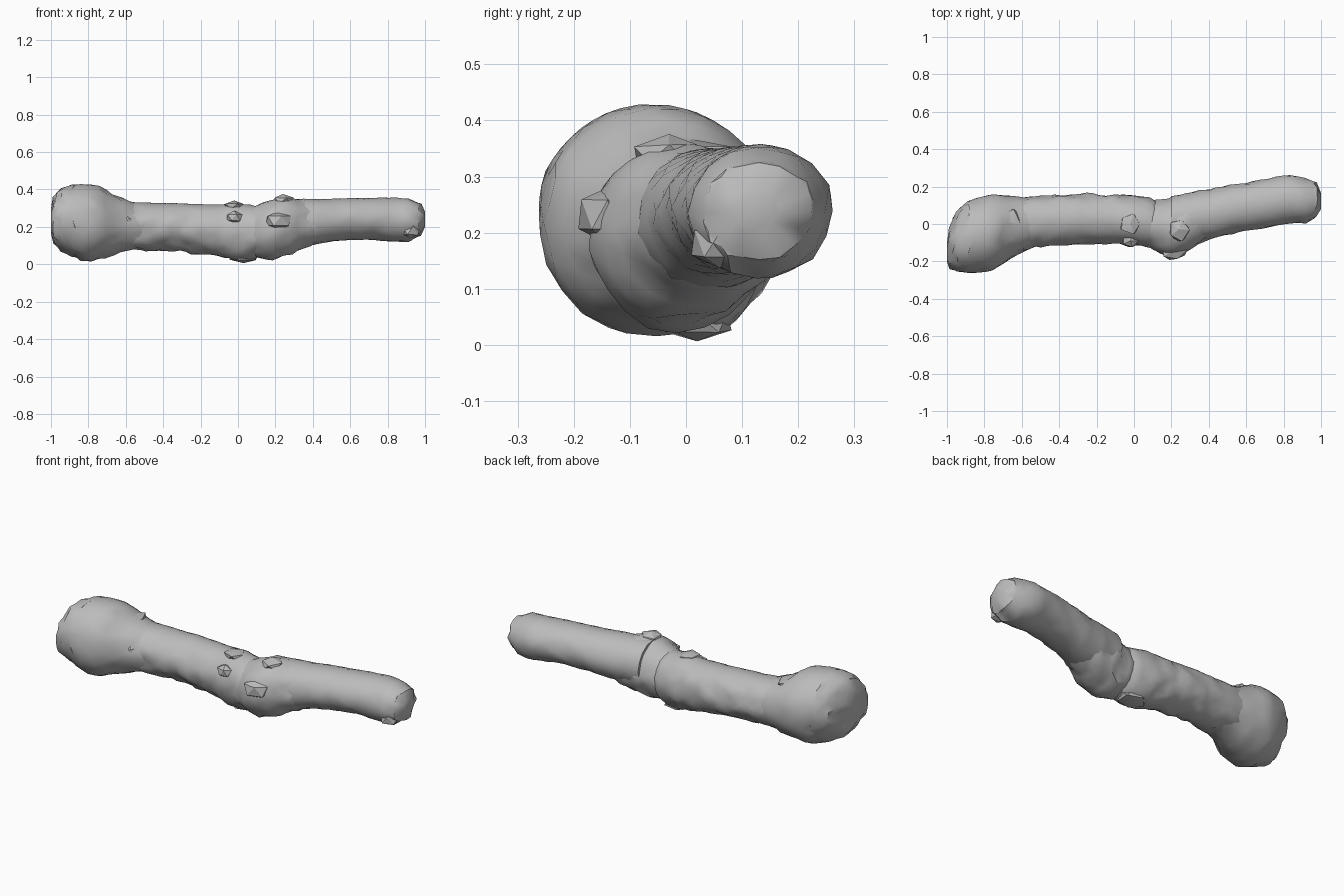
import bpy, bmesh, math, random
from mathutils import Vector, noise

random.seed(4)
if "Cube" in bpy.data.objects:
    bpy.data.objects.remove(bpy.data.objects["Cube"])

grey = bpy.data.materials.new("plain grey")
grey.use_nodes = True
grey.diffuse_color = (0.5, 0.5, 0.5, 1)
grey.node_tree.nodes["Principled BSDF"].inputs["Base Color"].default_value = (0.5, 0.5, 0.5, 1)


def finish(name, bm, angle):
    bmesh.ops.recalc_face_normals(bm, faces=bm.faces)
    mesh = bpy.data.meshes.new(name)
    bm.to_mesh(mesh)
    bm.free()
    mesh.materials.append(grey)
    obj = bpy.data.objects.new(name, mesh)
    bpy.context.collection.objects.link(obj)
    bpy.ops.object.select_all(action='DESELECT')
    obj.select_set(True)
    bpy.context.view_layer.objects.active = obj
    bpy.ops.object.shade_smooth_by_angle(angle=math.radians(angle))
    return obj


def sample(stations, x):
    for a, b in zip(stations, stations[1:]):
        if x <= b[0]:
            t = (x - a[0]) / (b[0] - a[0])
            return [p + (q - p) * t for p, q in zip(a, b)]
    return stations[-1]


def loft(name, stations, step, sides, rough, angle=35):
    """Skin oval rings; each station is x, front, back, bottom, top."""
    start, end = stations[0][0], stations[-1][0]
    count = max(2, round((end - start) / step))
    xs = {round(start + (end - start) * i / count, 3) for i in range(count + 1)}
    # Keep the stations at rounded ends, where the outline turns quickly
    xs |= {s[0] for s in stations if abs(s[0]) > 0.86}
    bm = bmesh.new()
    rings = []
    for x in sorted(xs):
        _, y0, y1, z0, z1 = sample(stations, x)
        inner = start + 0.01 < x < end - 0.01
        ring = []
        for k in range(sides):
            a = math.tau * (k + 0.5 * (len(rings) % 2)) / sides
            c, s = math.cos(a), math.sin(a)
            dx = random.uniform(-0.3, 0.3) * step if inner and rough > 0.004 else 0
            n = noise.noise(Vector((x, c * 0.17, s * 0.17)) * 14)
            # The crown stays smooth while the flanks and underside are rugged
            grow = 1 + rough * n * (0.2 if s > 0.65 else 1) / 0.13
            ring.append(bm.verts.new((
                x + dx,
                (y0 + y1) / 2 + c * grow * (y1 - y0) / 2,
                (z0 + z1) / 2 + s * grow * (z1 - z0) / 2)))
        rings.append(ring)
    # Staggered rings give a triangulated skin
    for i, (a, b) in enumerate(zip(rings, rings[1:])):
        if i % 2:
            a, b = b, a
        for k in range(sides):
            m = (k + 1) % sides
            bm.faces.new((a[k], a[m], b[k]))
            bm.faces.new((a[m], b[m], b[k]))
    bm.faces.new(rings[0])
    bm.faces.new(rings[-1])
    return finish(name, bm, angle)


# Rounded knob with a tapering neck
loft("end_knob", [
    (-1.0, -0.2, -0.1, 0.16, 0.3), (-0.98, -0.24, -0.01, 0.1, 0.37),
    (-0.94, -0.255, 0.07, 0.07, 0.41), (-0.88, -0.262, 0.125, 0.04, 0.428),
    (-0.82, -0.262, 0.15, 0.01, 0.431), (-0.74, -0.25, 0.16, 0.03, 0.42),
    (-0.69, -0.2, 0.155, 0.04, 0.385), (-0.6, -0.15, 0.145, 0.07, 0.345),
    (-0.5, -0.11, 0.13, 0.09, 0.31)], 0.04, 24, 0.005, 40)

# Thick straight shaft, rugged below
loft("thick_shaft", [
    (-0.66, -0.14, 0.14, 0.08, 0.34), (-0.5, -0.12, 0.15, 0.075, 0.33),
    (-0.3, -0.105, 0.16, 0.07, 0.325), (-0.1, -0.105, 0.155, 0.04, 0.318),
    (0, -0.115, 0.15, 0.018, 0.325), (0.09, -0.13, 0.14, 0.025, 0.315),
    (0.13, -0.12, 0.11, 0.05, 0.3)], 0.035, 22, 0.016)

# Swollen joint where the bend starts
loft("bent_joint", [
    (0.04, -0.1, 0.1, 0.05, 0.3), (0.12, -0.145, 0.125, 0.03, 0.32),
    (0.2, -0.18, 0.14, 0.035, 0.35), (0.27, -0.16, 0.15, 0.04, 0.362),
    (0.33, -0.12, 0.16, 0.07, 0.345), (0.42, -0.07, 0.17, 0.11, 0.33)],
    0.035, 20, 0.018)

# Slimmer limb angled towards the back, with a blunt tip
loft("slim_limb", [
    (0.2, -0.11, 0.148, 0.09, 0.35), (0.4, -0.085, 0.187, 0.1, 0.35),
    (0.5, -0.055, 0.205, 0.12, 0.352), (0.7, -0.02, 0.24, 0.135, 0.356),
    (0.84, 0.005, 0.262, 0.12, 0.358), (0.92, 0.005, 0.245, 0.118, 0.352),
    (0.97, 0.035, 0.225, 0.15, 0.325), (1.0, 0.08, 0.165, 0.2, 0.28)],
    0.04, 16, 0.008)


def lump(name, centre, size):
    """Small faceted growth on the skin."""
    bm = bmesh.new()
    bmesh.ops.create_icosphere(bm, subdivisions=1, radius=1)
    for v in bm.verts:
        v.co = Vector(centre) + Vector(p * q * random.uniform(0.8, 1.1)
                                       for p, q in zip(v.co, size))
    finish(name, bm, 25)


lump("elbow_point", (0.21, -0.14, 0.23), (0.08, 0.06, 0.06))
lump("joint_crown_lump", (0.24, -0.03, 0.34), (0.07, 0.07, 0.037))
lump("shaft_front_lump", (-0.02, -0.09, 0.25), (0.05, 0.04, 0.04))
lump("shaft_crown_lump", (-0.02, 0.0, 0.31), (0.06, 0.06, 0.03))
lump("shaft_bottom_lump", (0.03, 0.02, 0.04), (0.09, 0.07, 0.036))
lump("neck_front_lump", (-0.6, -0.11, 0.22), (0.06, 0.045, 0.06))
lump("neck_crown_lump", (-0.66, 0.01, 0.34), (0.06, 0.08, 0.03))
lump("tip_lump", (0.92, 0.06, 0.18), (0.06, 0.055, 0.05))
